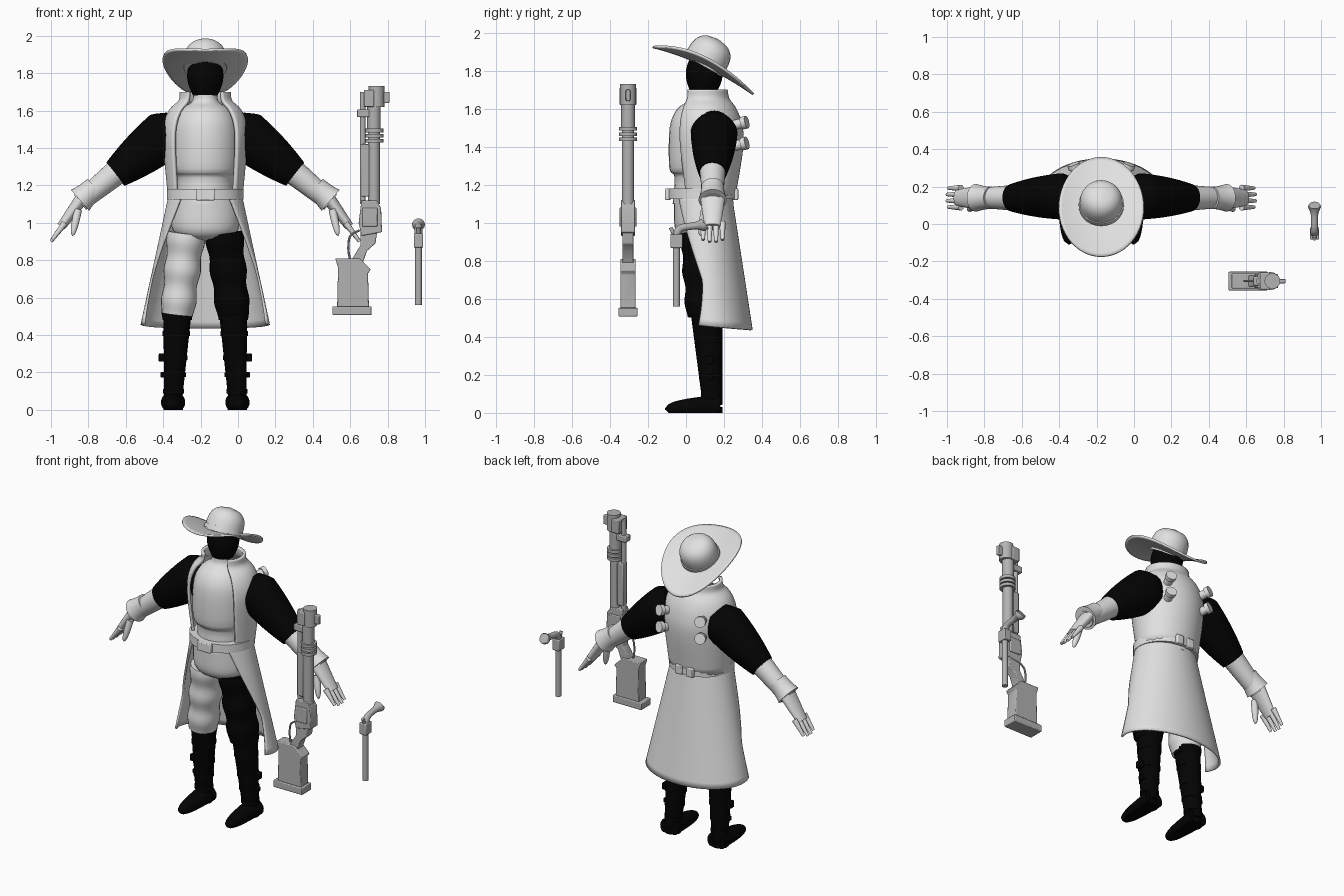
import bpy, bmesh, math
from mathutils import Vector

cube = bpy.data.objects.get("Cube")
if cube:
    bpy.data.objects.remove(cube, do_unlink=True)

BODY_X = -0.175
SIDES = {"left_": 1, "right_": -1}
AXIS_X, AXIS_Y, AXIS_Z = Vector((1, 0, 0)), Vector((0, 1, 0)), Vector((0, 0, 1))
made = []


def material(name, value):
    mat = bpy.data.materials.new(name)
    mat.use_nodes = True
    mat.diffuse_color = (value, value, value, 1)
    mat.node_tree.nodes["Principled BSDF"].inputs["Base Color"].default_value = mat.diffuse_color
    return mat


CLOTH = material("light_grey", 0.75)
METAL = material("gun_grey", 0.45)
BLACK = material("black", 0.001)


def add(name, verts, faces, mat):
    mesh = bpy.data.meshes.new(name)
    mesh.from_pydata(verts, [], faces)
    bm = bmesh.new()
    bm.from_mesh(mesh)
    bmesh.ops.remove_doubles(bm, verts=bm.verts, dist=0.0001)
    bmesh.ops.recalc_face_normals(bm, faces=bm.faces)
    bm.to_mesh(mesh)
    bm.free()
    mesh.materials.append(mat)
    part = bpy.data.objects.new(name, mesh)
    bpy.context.collection.objects.link(part)
    made.append(part)
    return part


def spline(rows, steps=4):
    """Catmull-Rom resampling of rows of numbers."""
    out, last = [], len(rows) - 1
    for i in range(last):
        a, b, c, d = (rows[min(max(i + o, 0), last)] for o in (-1, 0, 1, 2))
        for j in range(steps):
            t = j / steps
            out.append([q + t / 2 * (r - p + t * (2 * p - 5 * q + 4 * r - s + t * (3 * (q - r) + s - p)))
                        for p, q, r, s in zip(a, b, c, d)])
    return out + [list(rows[last])]


def tube(name, rows, mat, at=BODY_X, ref=AXIS_Y, flat=1, sides=28):
    """Capped loft through rows of x, y, z, radius; flat scales the radius along ref."""
    points = [Vector(row[:3]) for row in rows]
    verts, faces, last = [], [], len(rows) - 1
    for i, row in enumerate(rows):
        along = (points[min(i + 1, last)] - points[max(i - 1, 0)]).normalized()
        deep = (ref - along * ref.dot(along)).normalized()
        wide = deep.cross(along)
        for j in range(sides):
            angle = math.tau * j / sides
            p = points[i] + row[3] * (wide * math.cos(angle) + deep * flat * math.sin(angle))
            verts.append((p.x + at, p.y, max(p.z, 0)))
    for i in range(last):
        for j in range(sides):
            a, b = i * sides + j, i * sides + (j + 1) % sides
            faces.append((a, b, b + sides, a + sides))
    faces += [tuple(range(sides)), tuple(range(last * sides, len(verts)))]
    return add(name, verts, faces, mat)


def limb(name, start, end, radius, mat, steps=16, **options):
    """Straight tube whose radius is a rule of the distance along it."""
    start, end = Vector(start), Vector(end)
    rows = [(*start.lerp(end, i / steps), radius(i / steps)) for i in range(steps + 1)]
    tube(name, rows, mat, **options)


def pair(name, start, end, radius, mat, **options):
    for side, s in SIDES.items():
        limb(side + name, (s * start[0], *start[1:]), (s * end[0], *end[1:]), radius, mat, **options)


def taper(first, final):
    return lambda t: first + (final - first) * t


def dome(size, power):
    return lambda t: size * math.sqrt(1 - t ** power) + size / 20


def rod(name, start, end, size, mat, **options):
    limb(name, start, end, taper(size, size), mat, steps=1, **options)


def prism(name, outline, y, depth, mat):
    """Outline of x, z points drawn out to both sides of y."""
    n = len(outline)
    verts = [(px, y + d, pz) for d in (-depth, depth) for px, pz in outline]
    faces = [tuple(range(n)), tuple(range(n, n + n))]
    faces += [(i, (i + 1) % n, n + (i + 1) % n, n + i) for i in range(n)]
    bevel = add(name, verts, faces, mat).modifiers.new("edge", 'BEVEL')
    bevel.width, bevel.segments = 0.005, 2


def box(name, centre, half, mat):
    """Bevelled box from its centre and half sizes."""
    (cx, cy, cz), (hx, hy, hz) = centre, half
    corners = ((-1, -1), (1, -1), (1, 1), (-1, 1))
    prism(name, [(cx + i * hx, cz + k * hz) for i, k in corners], cy, hy, mat)


def sheet(name, rows, columns, point, mat, thick=0.012):
    verts = [point(i / rows, j / columns) for i in range(rows + 1) for j in range(columns + 1)]
    w = columns + 1
    faces = [(a, a + 1, a + w + 1, a + w) for i in range(rows) for a in range(i * w, i * w + columns)]
    solid = add(name, verts, faces, mat).modifiers.new("thickness", 'SOLIDIFY')
    solid.thickness, solid.offset = thick, 0


def around(v, half_angle, wide, deep, cy, z):
    """Point on cloth that wraps the back as far as half_angle on each side."""
    angle = math.radians(half_angle) * (2 * v - 1)
    return BODY_X + wide * math.sin(angle), cy + deep * math.cos(angle), z


# Head and hat
limb("head", (0, .09, 1.67), (0, .1, 1.86), lambda t: .06 + .037 * math.sin(2.6 * t), BLACK)
limb("hat_crown", (0, .09, 1.825), (0, .17, 1.965), dome(.11, 4), CLOTH)
rod("hat_band", (0, .095, 1.833), (0, .108, 1.856), .121, CLOTH)


def brim_point(u, v):
    r, angle = .3 + .7 * u, math.tau * v
    dx, dy = r * math.sin(angle), .265 * r * math.cos(angle)
    # Slopes down to the back and curls up at the sides
    return BODY_X + .227 * dx, .09 + dy, 1.83 - .47 * dy - .03 * r * r + .075 * dx * dx


sheet("hat_brim", 10, 56, brim_point, CLOTH)

# Shirt as rows of height and radius
shirt = [(1.1, .16), (1.24, .15), (1.29, .178), (1.5, .176), (1.6, .135), (1.65, .07), (1.72, .066)]
tube("shirt", [(0, .09, *row) for row in spline(shirt)], CLOTH)

# Open coat as rows of height, half width and half depth
coat = spline([(1.13, .19, .15), (1.4, .215, .193), (1.52, .215, .185),
               (1.6, .185, .155), (1.65, .135, .12), (1.7, .13, .11)])


def coat_point(u, v):
    z, wide, deep = coat[round(u * (len(coat) - 1))]
    return around(v, 128 + 12 * u, wide, deep, .1, z)


def skirt_point(u, v):
    # Flares downward while its front opens, with a sagging hem
    half_angle = 140 - 45 * min(1, 1.5 * u) + 12 * u ** 4
    z = 1.15 - .69 * u - .025 * u * math.sin(math.pi * v)
    return around(v, half_angle, .19 + .15 * u, .155 + .06 * u, .08 + .05 * u, z)


sheet("coat_top", len(coat) - 1, 48, coat_point, CLOTH, .018)
sheet("coat_skirt", 20, 48, skirt_point, CLOTH)

# Belt and buckles
rod("belt", (0, .085, 1.125), (0, .085, 1.18), .205, CLOTH, flat=.88)
box("belt_buckle", (BODY_X, -.095, 1.15), (.05, .015, .03), CLOTH)
for side, s in SIDES.items():
    box(side + "back_buckle", (BODY_X + s * .04, .26, 1.15), (.025, .015, .03), CLOTH)
    # Round studs on the coat back
    for place, z in (("upper_stud", 1.51), ("lower_stud", 1.4)):
        foot, neck, tip = (Vector((s * .12, .24, z)).lerp(Vector((s * .15, .32, z + .02)), t)
                           for t in (0, .7, 1))
        rod(side + place + "_stem", foot, neck, .026, CLOTH, ref=AXIS_Z)
        rod(side + place, neck, tip, .034, CLOTH, ref=AXIS_Z)

# Arms and hands
pair("sleeve", (.15, .15, 1.52), (.48, .14, 1.26),
     lambda t: .136 * (1 - .42 * t * t) * min(1, .65 + 2 * t), BLACK, flat=.92)
pair("forearm", (.45, .14, 1.29), (.67, .14, 1.11), taper(.07, .052), CLOTH)
pair("cuff", (.59, .14, 1.19), (.67, .14, 1.12), lambda t: .06 + .014 * t * t, CLOTH)
pair("palm", (.66, .14, 1.13), (.77, .14, .98), taper(.036, .024), CLOTH, flat=1.8)
pair("thumb", (.68, .1, 1.07), (.71, .075, .93), dome(.02, 3), CLOTH)
for i, finger in enumerate(("index", "middle", "ring", "little")):
    y, drop = .09 + .034 * i, .105 - .01 * abs(i - 1.5)
    pair(finger + "_finger", (.75, y, 1), (.75 + .75 * drop, y, 1 - drop), taper(.018, .009), CLOTH, sides=12)

# Hips and thighs, one of them wrapped in black
limb("hips", (0, .08, 1.15), (0, .08, .9), dome(.175, 8), CLOTH, flat=.78)
for side, s in SIDES.items():
    limb(side + "thigh", (s * .1, .08, .945), (s * .15, .1, .51),
         lambda t: .1 - .012 * t + .005 * math.sin(17 * t), BLACK if s > 0 else CLOTH, steps=30, flat=1.1)

# Boots with cuffs, straps and buckles
TOP, ANKLE = Vector((.15, .11, .5)), Vector((.172, .14, .04))
pair("boot", TOP, ANKLE, taper(.074, .047), BLACK, flat=1.1)
pair("boot_cuff", TOP - AXIS_Z / 50, TOP + AXIS_Z / 40, taper(.078, .085), BLACK)
pair("foot", (.172, .18, .04), (.172, -.11, .02),
     lambda t: (.056 - .02 * t) * math.sqrt(1 - t ** 6) + .003, BLACK, ref=AXIS_X, flat=1.1)
pair("heel", (.172, .14, 0), (.172, .14, .03), taper(.052, .052), BLACK)
for place, t, bulge in (("upper", .2, 0), ("middle", .48, .022), ("lower", .68, .014), ("ankle", .87, 0)):
    spot = TOP.lerp(ANKLE, t)
    size = .079 - .026 * t
    pair(place + "_strap", spot + AXIS_Z / 80, spot - AXIS_Z / 80, taper(size, size), BLACK)
    if bulge:
        for side, s in SIDES.items():
            box(side + place + "_boot_buckle", (BODY_X + s * (spot.x + size), spot.y, spot.z),
                (bulge, bulge, bulge), BLACK)

# Long gun standing on its butt
GUN_Y = -.305
box("gun_butt_plate", (.61, GUN_Y, .53), (.105, .05, .023), METAL)
prism("gun_stock", [(.53, .55), (.7, .55), (.695, .73), (.71, .75), (.65, .81), (.52, .81), (.535, .76)],
      GUN_Y, .04, METAL)
prism("gun_neck", [(.6, .79), (.665, .78), (.69, .85), (.735, .89), (.745, .96), (.655, .96), (.655, .88)],
      GUN_Y, .03, METAL)
prism("gun_receiver", [(.66, .93), (.77, .95), (.765, 1.08), (.74, 1.12), (.66, 1.12), (.645, 1)],
      GUN_Y, .038, METAL)
box("receiver_plate", (.705, GUN_Y, 1.03), (.04, .045, .05), METAL)
lever = [(.65, .96), (.6, .93), (.59, .86), (.6, .8)]
tube("gun_lever", [(x, GUN_Y, z, .006) for x, z in spline(lever)], METAL, at=0, sides=8)


def barrel(name, x, low, high, size):
    rod(name, (x, GUN_Y, low), (x, GUN_Y, high), size, METAL, at=0)


barrel("main_barrel", .727, 1.1, 1.7, .032)
barrel("side_barrel", .667, 1.1, 1.7, .015)
barrel("barrel_sleeve", .727, 1.5, 1.64, .036)
barrel("muzzle", .74, 1.62, 1.73, .042)
for i, ring in enumerate(("lower", "middle", "upper")):
    z = 1.43 + i * .027
    barrel(ring + "_barrel_ring", .73, z, z + .019, .048)
box("fore_grip", (.68, GUN_Y, 1.28), (.022, .022, .14), METAL)
box("barrel_clamp", (.695, GUN_Y, 1.585), (.06, .025, .02), METAL)
box("muzzle_block", (.7, GUN_Y, 1.665), (.027, .045, .045), METAL)
box("front_sight", (.79, GUN_Y, 1.67), (.02, .012, .03), METAL)

# Small gun hanging muzzle down
SMALL_X, SMALL_Y = .965, -.05
rod("pistol_barrel", (SMALL_X, SMALL_Y, .56), (SMALL_X, SMALL_Y, .9), .018, METAL, at=0)
box("pistol_frame", (SMALL_X, SMALL_Y, .905), (.025, .032, .037), METAL)
grip = [(SMALL_Y, .93, .022), (-.03, .97, .02), (.05, .985, .02), (.09, .99, .034), (.1, .995, .03)]
tube("pistol_grip", [(SMALL_X, *row) for row in spline(grip)], METAL, at=0, ref=AXIS_X)
rod("pistol_hammer", (SMALL_X, -.065, .94), (SMALL_X, -.08, .975), .01, METAL, at=0, ref=AXIS_X)

# Smooth shading that keeps hard edges
for part in bpy.context.selected_objects:
    part.select_set(False)
for part in made:
    part.select_set(True)
bpy.context.view_layer.objects.active = made[0]
bpy.ops.object.shade_smooth_by_angle(angle=math.radians(40))
